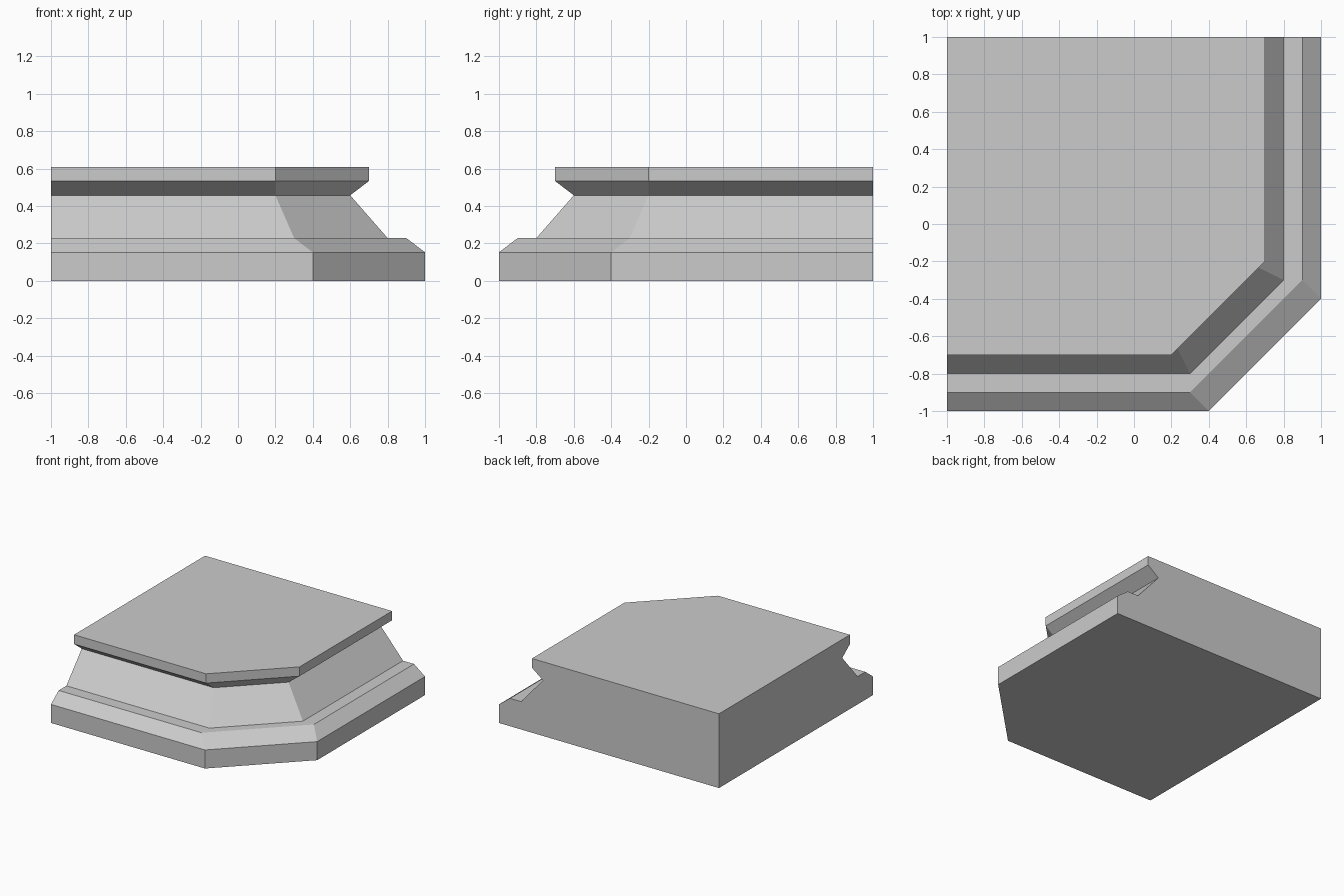
import bpy
import bmesh

if "Cube" in bpy.data.objects:
    bpy.data.objects.remove(bpy.data.objects["Cube"])

STEP = 0.61 / 8
# moulding profile: (outer reach, where the corner chamfer starts, height in steps)
PROFILE = [(1.0, 0.4, 0), (1.0, 0.4, 2), (0.9, 0.3, 3), (0.8, 0.3, 3),
           (0.6, 0.2, 6), (0.7, 0.2, 7), (0.7, 0.2, 8)]

bm = bmesh.new()


def ring(reach, cut, steps):
    """Moulded edge at one height, from the left cut end to the back cut end."""
    path = [(-1, -reach), (cut, -reach), (reach, -cut), (reach, 1)]
    return [bm.verts.new((x, y, steps * STEP)) for x, y in path]


rings = [ring(*p) for p in PROFILE]
back_corner = [bm.verts.new((-1, 1, z)) for z in (0, 8 * STEP)]

# moulded front, chamfer and right side
for low, high in zip(rings, rings[1:]):
    for i in range(3):
        bm.faces.new((low[i], low[i + 1], high[i + 1], high[i]))

# flat bottom, top, left and back faces
bm.faces.new(rings[0] + [back_corner[0]])
bm.faces.new(rings[-1] + [back_corner[1]])
for end in (0, 3):
    bm.faces.new([r[end] for r in rings] + back_corner[::-1])

bmesh.ops.recalc_face_normals(bm, faces=bm.faces[:])
mesh = bpy.data.meshes.new("plinth_corner")
bm.to_mesh(mesh)
bm.free()
bpy.context.collection.objects.link(bpy.data.objects.new("plinth_corner", mesh))
